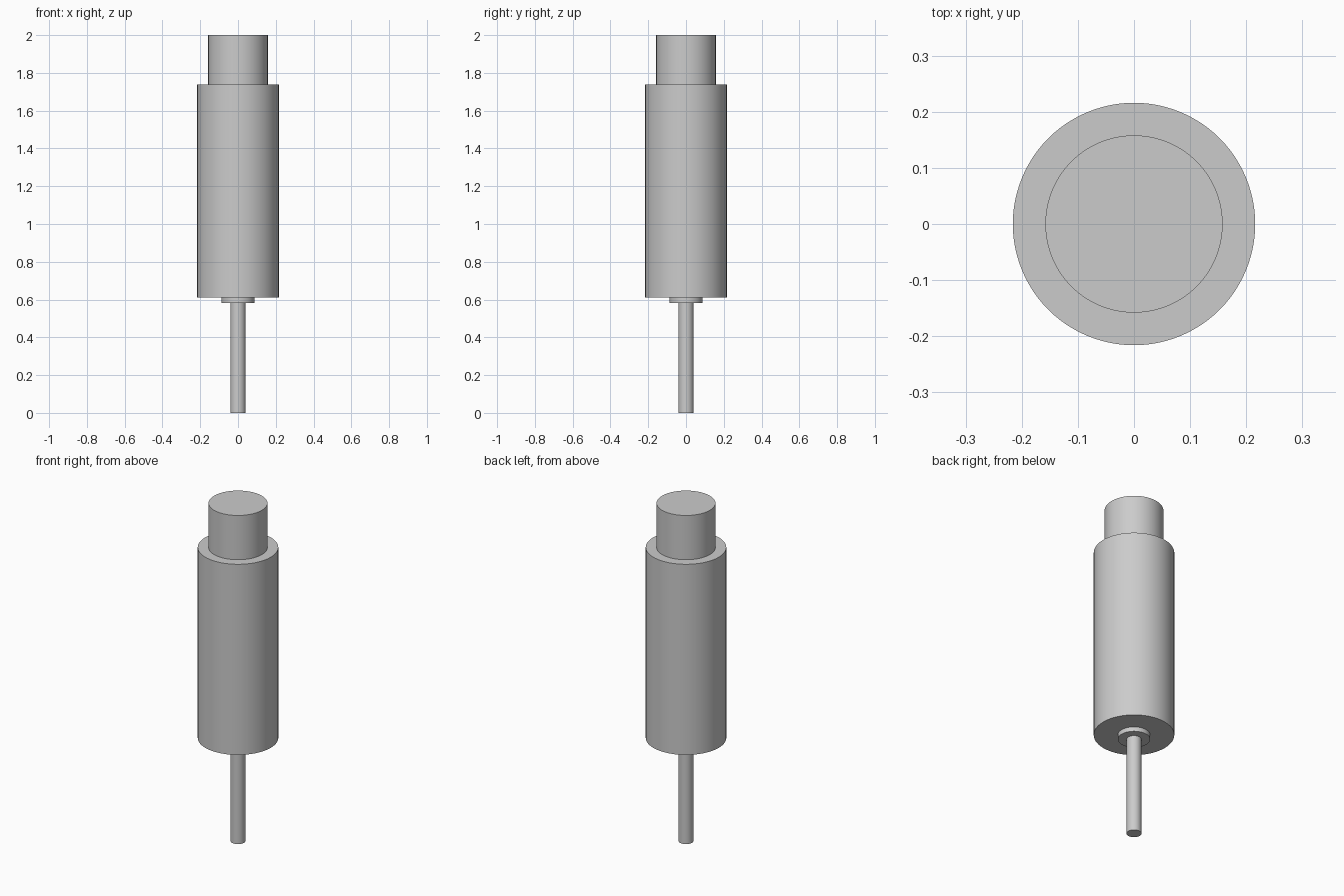
import bpy
import math

cube = bpy.data.objects.get("Cube")
if cube:
    bpy.data.objects.remove(cube, do_unlink=True)

# Single plain metal colour
metal = bpy.data.materials.new("grey metal")
metal.use_nodes = True
GREY = (0.6, 0.6, 0.6, 1)
metal.diffuse_color = GREY
metal.node_tree.nodes["Principled BSDF"].inputs["Base Color"].default_value = GREY


def cylinder(name, radius, bottom, top, sides=96):
    """Upright smooth cylinder between two heights on the z axis."""
    bpy.ops.mesh.primitive_cylinder_add(
        vertices=sides, radius=radius, depth=top - bottom,
        location=(0, 0, (bottom + top) / 2))
    part = bpy.context.object
    part.name = name
    part.data.materials.append(metal)
    bpy.ops.object.shade_smooth_by_angle(angle=math.radians(30))
    return part


# Thin shaft and its small collar
cylinder("shaft", 0.04, 0, 0.583, 48)
cylinder("shaft_collar", 0.087, 0.583, 0.61, 64)

# Main body in two stacked sections
cylinder("lower_body", 0.216, 0.61, 1.163)
cylinder("upper_body", 0.216, 1.163, 1.738)

# Narrower end cap
cylinder("end_cap", 0.158, 1.738, 2)
